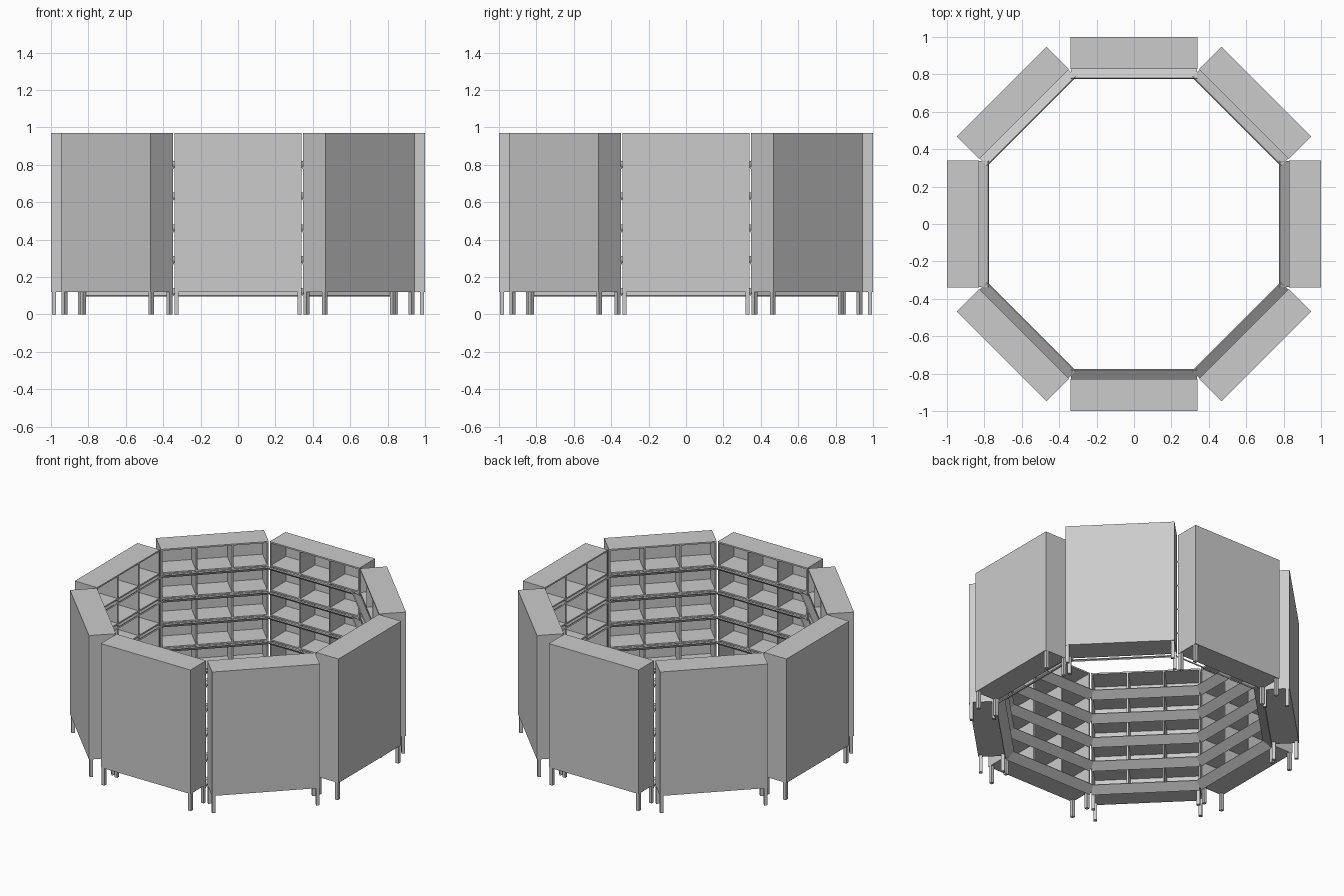
import bpy
import math
from mathutils import Matrix

cube = bpy.data.objects.get("Cube")
if cube:
    bpy.data.objects.remove(cube, do_unlink=True)

SIDES = 8
HALF_W = 0.34            # half the width of one case
INNER, OUTER = 0.83, 1.0  # distance of case front and back from the centre
BOTTOM, TOP = 0.12, 0.97
BOARD = 0.01
ROWS, COLUMNS = 5, 3
LEG = 0.022
STEP = (TOP - BOTTOM) / ROWS

grey = bpy.data.materials.new("light_grey")
grey.use_nodes = True
grey.diffuse_color = (0.6, 0.6, 0.6, 1)
grey.node_tree.nodes["Principled BSDF"].inputs["Base Color"].default_value = (0.6, 0.6, 0.6, 1)

QUADS = [(0, 1, 3, 2), (4, 6, 7, 5), (0, 4, 5, 1), (2, 3, 7, 6), (0, 2, 6, 4), (1, 5, 7, 3)]


def make_object(name, boxes):
    """Join boxes given as (low, high, optional matrix) into one object."""
    verts, faces = [], []
    for low, high, matrix in boxes:
        start = len(verts)
        corners = [(x, y, z) for x in (low[0], high[0])
                   for y in (low[1], high[1]) for z in (low[2], high[2])]
        verts += [tuple(matrix @ Matrix.Translation(c).translation) for c in corners]
        faces += [tuple(start + i for i in quad) for quad in QUADS]
    mesh = bpy.data.meshes.new(name)
    mesh.from_pydata(verts, [], faces)
    mesh.materials.append(grey)
    obj = bpy.data.objects.new(name, mesh)
    bpy.context.collection.objects.link(obj)
    return obj


def box(x0, x1, y0, y1, z0, z1, matrix=Matrix.Identity(4)):
    return (x0, y0, z0), (x1, y1, z1), matrix


# Outer shell: back, two sides, top and bottom
shell = [
    box(-HALF_W, HALF_W, OUTER - BOARD, OUTER, BOTTOM, TOP),
    box(-HALF_W, -HALF_W + BOARD, INNER, OUTER - BOARD, BOTTOM, TOP),
    box(HALF_W - BOARD, HALF_W, INNER, OUTER - BOARD, BOTTOM, TOP),
    box(-HALF_W, HALF_W, INNER, OUTER - BOARD, TOP - BOARD, TOP),
    box(-HALF_W, HALF_W, INNER, OUTER - BOARD, BOTTOM, BOTTOM + BOARD),
]

# Inner shelves and upright dividers
inside = HALF_W - BOARD
shelves = [box(-inside, inside, INNER, OUTER - BOARD, BOTTOM + k * STEP, BOTTOM + k * STEP + BOARD)
           for k in range(1, ROWS)]
dividers = []
for c in range(1, COLUMNS):
    x = -HALF_W + c * 2 * HALF_W / COLUMNS
    dividers.append(box(x - BOARD / 2, x + BOARD / 2, INNER, OUTER - BOARD, BOTTOM + BOARD, TOP - BOARD))

# Tilted front lip on each shelf, rising towards the centre
RUN, RISE = 0.055, 0.04
lip_length = math.hypot(RUN, RISE)
lips = []
for k in range(ROWS):
    tilt = (Matrix.Translation((0, INNER, BOTTOM + k * STEP - 0.025))
            @ Matrix.Rotation(-math.atan2(RISE, RUN), 4, "X"))
    lips.append(box(-HALF_W + 0.004, HALF_W - 0.004, -lip_length, 0, 0, 0.008, tilt))

# Square legs under the four corners
legs = []
for x in (-0.328, 0.328):
    for y in (0.845, 0.984):
        legs.append(box(x - LEG / 2, x + LEG / 2, y - LEG / 2, y + LEG / 2, 0, BOTTOM))

# Repeat the bookcase around the ring
parts = {"case_shell": shell, "shelves": shelves, "dividers": dividers,
         "shelf_lips": lips, "legs": legs}
for name, boxes in parts.items():
    first = make_object(name, boxes)
    for i in range(1, SIDES):
        copy = first.copy()
        copy.name = f"{name}_{i + 1}"
        copy.rotation_euler.z = i * 2 * math.pi / SIDES
        bpy.context.collection.objects.link(copy)
